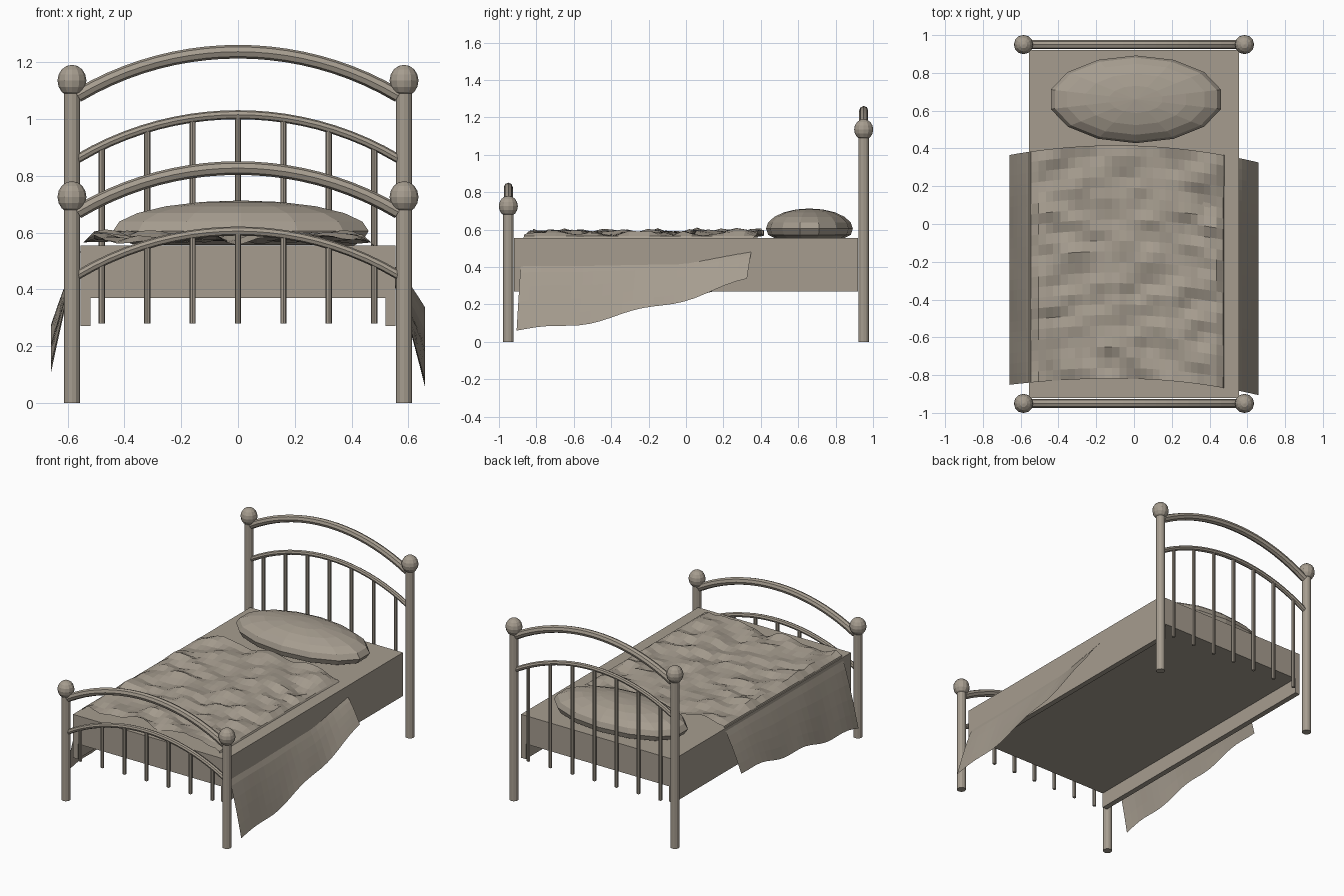
import bpy, bmesh, math
from mathutils import Vector, noise

cube = bpy.data.objects.get("Cube")
if cube:
    bpy.data.objects.remove(cube, do_unlink=True)

COLOR = (0.38, 0.335, 0.275, 1)
mat = bpy.data.materials.new("warm taupe")
mat.use_nodes = True
mat.diffuse_color = COLOR
mat.node_tree.nodes["Principled BSDF"].inputs["Base Color"].default_value = COLOR


def finish(name):
    ob = bpy.context.object
    ob.name = name
    ob.data.materials.append(mat)
    return ob


def rod(name, x, y, bottom, top, radius, sides):
    bpy.ops.mesh.primitive_cylinder_add(vertices=sides, radius=radius, depth=top - bottom,
                                        location=(x, y, (bottom + top) / 2))
    return finish(name)


def box(name, lo, hi):
    lo, hi = Vector(lo), Vector(hi)
    bpy.ops.mesh.primitive_cube_add(size=1, location=(lo + hi) / 2)
    bpy.context.object.scale = hi - lo
    return finish(name)


def ball(name, loc, scale, segments, rings):
    bpy.ops.mesh.primitive_uv_sphere_add(segments=segments, ring_count=rings, radius=1, location=loc)
    bpy.context.object.scale = scale
    return finish(name)


HALF, RISE = 0.565, 0.155
ARC = (HALF ** 2 + RISE ** 2) / (2 * RISE)


def arch_z(x, crown):
    return crown - ARC + math.sqrt(ARC ** 2 - x ** 2)


def arch(name, y, crown, radius):
    cu = bpy.data.curves.new(name, 'CURVE')
    cu.dimensions = '3D'
    cu.bevel_depth = radius
    cu.bevel_resolution = 2
    cu.use_fill_caps = True
    sp = cu.splines.new('POLY')
    count = 20
    sp.points.add(count)
    sp.use_smooth = False
    for i, p in enumerate(sp.points):
        x = HALF * (2 * i / count - 1)
        p.co = (x, y, arch_z(x, crown), 1)
    ob = bpy.data.objects.new(name, cu)
    bpy.context.collection.objects.link(ob)
    bpy.ops.object.select_all(action='DESELECT')
    ob.select_set(True)
    bpy.context.view_layer.objects.active = ob
    bpy.ops.object.convert(target='MESH')
    if not bpy.context.object.data.materials:
        bpy.context.object.data.materials.append(mat)


# Footboard and headboard: posts, finials, two arches and spindles
for part, y, knob, crown in (("footboard", -0.95, 0.725, 0.827), ("headboard", 0.95, 1.135, 1.237)):
    for side, x in (("left", 0.585), ("right", -0.585)):
        rod(f"{part}_post_{side}", x, y, 0, knob, 0.028, 12)
        ball(f"{part}_finial_{side}", (x, y, knob), (0.051, 0.051, 0.056), 12, 8)
    arch(f"{part}_upper_arch", y, crown, 0.024)
    lower = crown - 0.222
    arch(f"{part}_lower_arch", y, lower, 0.016)
    for i in range(-3, 4):
        x = i * 0.16
        rod(f"{part}_spindle_{i + 4}", x, y, 0.28, arch_z(x, lower), 0.011, 8)

# Mattress and side rails
box("mattress", (-0.555, -0.92, 0.37), (0.555, 0.92, 0.555))
for side, s in (("left", 1), ("right", -1)):
    box(f"side_rail_{side}", (s * 0.5375 - 0.0175, -0.92, 0.27), (s * 0.5375 + 0.0175, 0.92, 0.372))

# Pillow: squashed ball with a flat underside
pillow = ball("pillow", (0.01, 0.66, 0.605), (0.462, 0.232, 0.108), 14, 10)
for v in pillow.data.vertices:
    v.co.z = max(v.co.z, -0.46)


# Blanket: rumpled sheet with a flap hanging over each side
def lerp(a, b, t):
    return a + (b - a) * t


def drape(u, v):
    """u runs across from right (-1) to left (1), v from foot (0) to head (1)."""
    a, side = abs(u), (1 if u > 0 else -1)
    shoulder = 0.47 if side > 0 else 0.545
    x = a / 0.7 * shoulder if a < 0.7 else 0
    wave = 0.0
    t = max(0, (a - 0.7) / 0.3)
    if a < 0.7:
        x *= side
        y0 = lerp(-0.83, 0.41, v)
        wave = 0.017 * math.sin(x * 15 + 3 * math.sin(y0 * 7)) * math.cos(y0 * 19 + 2 * x)
        wave += 0.025 * noise.noise(Vector((x * 9, y0 * 9, 2)))
        z = 0.583 + max(-0.036, min(0.028, wave))
    else:
        if side > 0:
            hem = lerp(0.06, 0.33, v ** 1.5) + 0.012 * math.sin(v * 15)
            emerge = lerp(0.41, 0.48, max(0, v - 0.7) / 0.3)
        else:
            hem = lerp(0.11, 0.29, v) + 0.012 * math.sin(v * 17)
            emerge = 0.53
        k = 0.25
        if t < k:
            x = lerp(shoulder, 0.555, t / k)
            z = lerp(0.565, emerge, t / k)
        else:
            f = (t - k) / (1 - k)
            x = lerp(0.555, 0.658, f ** 0.85) + 0.006 * math.sin(v * 22) * f * (1 - f)
            z = lerp(emerge, hem, f)
        x *= side
    foot = -0.82 - 0.025 * x - (0.16 if x > 0 else 0.11) * x * x
    head = 0.415 - 0.03 * x - 0.16 * x * x
    return x, lerp(foot, head, v), z


NU, NV = 40, 22
bm = bmesh.new()
grid = [[bm.verts.new(drape(2 * i / NU - 1, j / NV)) for i in range(NU + 1)] for j in range(NV + 1)]
for j in range(NV):
    for i in range(NU):
        bm.faces.new((grid[j][i], grid[j][i + 1], grid[j + 1][i + 1], grid[j + 1][i]))
mesh = bpy.data.meshes.new("blanket")
bm.to_mesh(mesh)
bm.free()
mesh.materials.append(mat)
bpy.context.collection.objects.link(bpy.data.objects.new("blanket", mesh))
